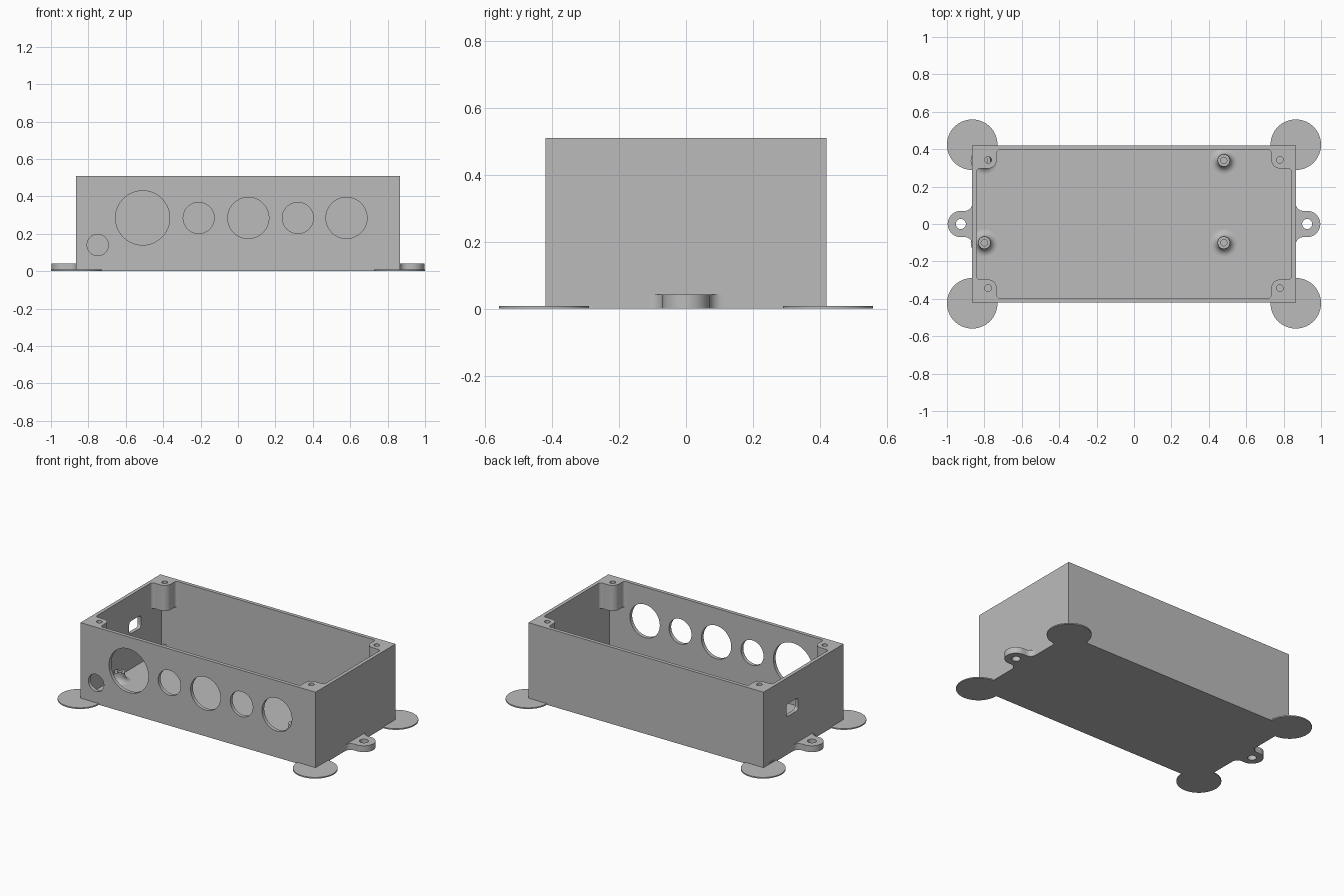
import bpy, bmesh
from math import sin, cos, pi, radians

if "Cube" in bpy.data.objects:
    bpy.data.objects.remove(bpy.data.objects["Cube"])

grey = bpy.data.materials.new("light grey plastic")
grey.use_nodes = True
COLOR = (0.5, 0.5, 0.5, 1)
grey.diffuse_color = COLOR
grey.node_tree.nodes["Principled BSDF"].inputs["Base Color"].default_value = COLOR

HX, HY, TOP = 0.865, 0.42, 0.51     # outer half sizes and height
WALL, FLOOR = 0.024, 0.02
IX, IY = HX - WALL, HY - WALL


def arc(cx, cy, r, a0, a1, n):
    steps = [radians(a0 + (a1 - a0) * i / n) for i in range(n + 1)]
    return [(cx + r * cos(a), cy + r * sin(a)) for a in steps]


def circle(cx, cy, r, n=48):
    return arc(cx, cy, r, 0, 360, n)[:-1]


def rect(hx, hy):
    return [(-hx, -hy), (hx, -hy), (hx, hy), (-hx, hy)]


def prism(name, outlines, lo, hi, axis="Z"):
    """Extrude flat outlines from lo to hi along an axis."""
    place = {"Z": lambda u, v, w: (u, v, w),
             "Y": lambda u, v, w: (u, w, v),
             "X": lambda u, v, w: (w, u, v)}[axis]
    bm = bmesh.new()
    for pts in outlines:
        low = [bm.verts.new(place(u, v, lo)) for u, v in pts]
        high = [bm.verts.new(place(u, v, hi)) for u, v in pts]
        bm.faces.new(low)
        bm.faces.new(high)
        for i in range(len(pts)):
            j = (i + 1) % len(pts)
            bm.faces.new((low[i], low[j], high[j], high[i]))
    return finish(name, bm)


def finish(name, bm):
    bmesh.ops.recalc_face_normals(bm, faces=bm.faces)
    mesh = bpy.data.meshes.new(name)
    bm.to_mesh(mesh)
    bm.free()
    mesh.materials.append(grey)
    obj = bpy.data.objects.new(name, mesh)
    bpy.context.collection.objects.link(obj)
    return obj


def activate(obj):
    bpy.ops.object.select_all(action="DESELECT")
    obj.select_set(True)
    bpy.context.view_layer.objects.active = obj


def cut(obj, cutter):
    mod = obj.modifiers.new("cut", "BOOLEAN")
    mod.operation, mod.solver, mod.object = "DIFFERENCE", "EXACT", cutter
    activate(obj)
    bpy.ops.object.modifier_apply(modifier=mod.name)
    bpy.data.objects.remove(cutter)


def smooth(obj):
    activate(obj)
    bpy.ops.object.shade_smooth_by_angle(angle=radians(30))


# Open enclosure with control holes in front and a port in one end
box = prism("enclosure", [rect(HX, HY)], 0, TOP)
cut(box, prism("cavity", [rect(IX, IY)], FLOOR, TOP + 0.1))
holes = [(-0.51, 0.285, 0.145), (-0.21, 0.285, 0.083), (0.055, 0.285, 0.11),
         (0.32, 0.285, 0.083), (0.58, 0.285, 0.11), (-0.75, 0.14, 0.057)]
cut(box, prism("holes", [circle(*h, 64) for h in holes], -HY - 0.1, -IY + 0.02, "Y"))
port = []
for k, (sy, sz) in enumerate([(1, 1), (-1, 1), (-1, -1), (1, -1)]):
    port += arc(0.12 + sy * 0.042, 0.295 + sz * 0.022, 0.02, 90 * k, 90 * k + 90, 6)
cut(box, prism("port", [port], -HX - 0.1, -IX + 0.02, "X"))
smooth(box)

# Lid screw bosses in the four corners, filleted into the walls
BX, BY, R, F = 0.78, 0.343, 0.046, 0.018
for sx, sy, side in [(1, 1, "back_left"), (-1, 1, "back_right"),
                     (1, -1, "front_left"), (-1, -1, "front_right")]:
    outline = [(IX, IY)]
    outline += arc(BX - R - F, IY - F, F, 90, 0, 6)
    outline += arc(BX, BY, R, 180, 270, 12)
    outline += arc(IX - F, BY - R - F, F, 90, 0, 6)
    boss = prism("screw_boss_" + side, [[(sx * x, sy * y) for x, y in outline]], 0.34, TOP)
    cut(boss, prism("bore", [circle(sx * BX, sy * BY, 0.018, 24)], 0.3, TOP + 0.1))
    smooth(boss)

    # Thin round pad under each corner
    smooth(prism("corner_pad_" + side, [circle(sx * HX, sy * 0.424, 0.135, 64)], 0, 0.008))

# Mounting ears on both ends
for s, side in [(1, "left"), (-1, "right")]:
    half = arc(0.905, 0.11, 0.04, 180, 270, 8) + arc(0.926, 0, 0.07, 90, 0, 16)
    outline = half + [(x, -y) for x, y in half[-2::-1]]
    ear = prism("mounting_ear_" + side, [[(s * x, y) for x, y in outline]], 0, 0.042)
    cut(ear, prism("bore", [circle(s * 0.926, 0, 0.027, 32)], -0.1, 0.1))
    smooth(ear)

# Board standoffs: flared base with a bored top
profile = [(0.073, FLOOR)] + [(0.033 + 0.04 * (1 - sin(a)), FLOOR + 0.04 * (1 - cos(a)))
                              for a in [i * pi / 16 for i in range(1, 9)]]
profile += [(0.033, 0.08), (0.017, 0.08), (0.017, FLOOR)]
SEG = 40
for n, (cx, cy) in enumerate([(0.48, 0.34), (0.48, -0.1), (-0.8, -0.1), (-0.8, 0.34)], 1):
    bm = bmesh.new()
    rings = [[bm.verts.new((x, y, z)) for x, y in circle(cx, cy, r, SEG)] for r, z in profile]
    for low, high in zip(rings, rings[1:] + rings[:1]):
        for i in range(SEG):
            j = (i + 1) % SEG
            bm.faces.new((low[i], low[j], high[j], high[i]))
    smooth(finish("board_standoff_%d" % n, bm))
